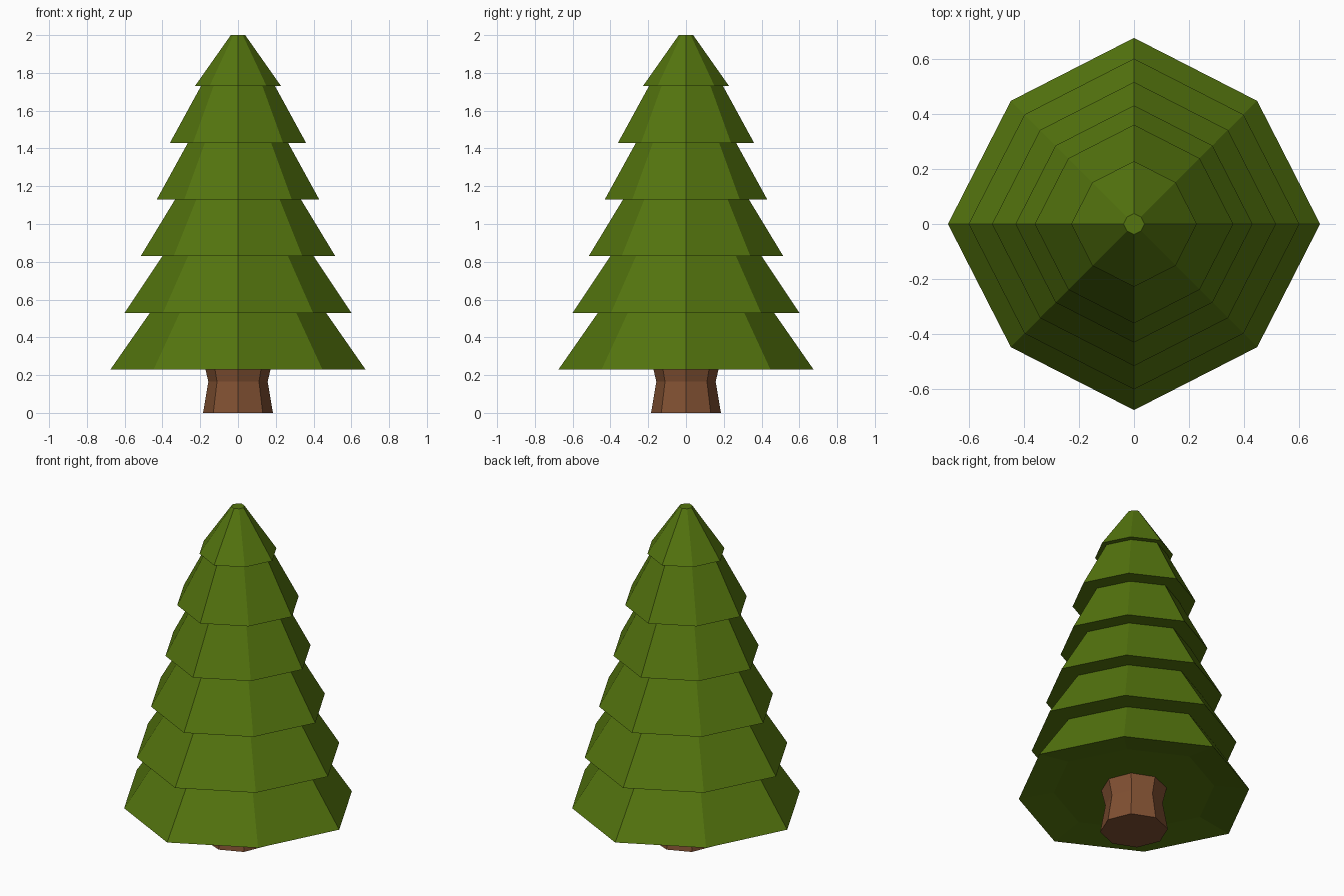
import bpy, math

if "Cube" in bpy.data.objects:
    bpy.data.objects.remove(bpy.data.objects["Cube"])


def material(name, rgb):
    m = bpy.data.materials.new(name)
    m.diffuse_color = (*rgb, 1)
    m.use_nodes = True
    m.node_tree.nodes["Principled BSDF"].inputs["Base Color"].default_value = m.diffuse_color
    return m


def lathe(name, profile, mat, diagonal=1.0, sides=8):
    """Spin (radius, z) points into a closed flat-faced solid; odd corners scaled by diagonal."""
    verts, faces = [], []
    for r, z in profile:
        for i in range(sides):
            a = math.tau * i / sides
            k = r * (diagonal if i % 2 else 1)
            verts.append((k * math.cos(a), k * math.sin(a), z))
    for j in range(len(profile) - 1):
        for i in range(sides):
            n = (i + 1) % sides
            a, b = j * sides, (j + 1) * sides
            faces.append((a + i, a + n, b + n, b + i))
    faces.append(tuple(reversed(range(sides))))
    last = (len(profile) - 1) * sides
    faces.append(tuple(range(last, last + sides)))
    mesh = bpy.data.meshes.new(name)
    mesh.from_pydata(verts, [], faces)
    mesh.materials.append(mat)
    ob = bpy.data.objects.new(name, mesh)
    bpy.context.collection.objects.link(ob)
    return ob


bark = material("bark", (0.216, 0.08, 0.032))
needles = material("needles", (0.089, 0.178, 0.0044))

# Trunk with a narrow waist
lathe("trunk", [(0.185, 0), (0.157, 0.165), (0.18, 0.265)], bark)

# Foliage: six skirts, each (rim radius, radius where the next skirt covers it)
skirts = [(0.675, 0.466), (0.60, 0.40), (0.515, 0.333),
          (0.43, 0.265), (0.36, 0.196), (0.228, 0.038)]
profile = [(0.47, 0.26)]  # shallow hollow underneath
for i, (rim, top) in enumerate(skirts):
    z = 0.23 + 0.3 * i
    profile += [(rim, z), (top, min(z + 0.3, 2.0))]
lathe("foliage", profile, needles, diagonal=0.936)
